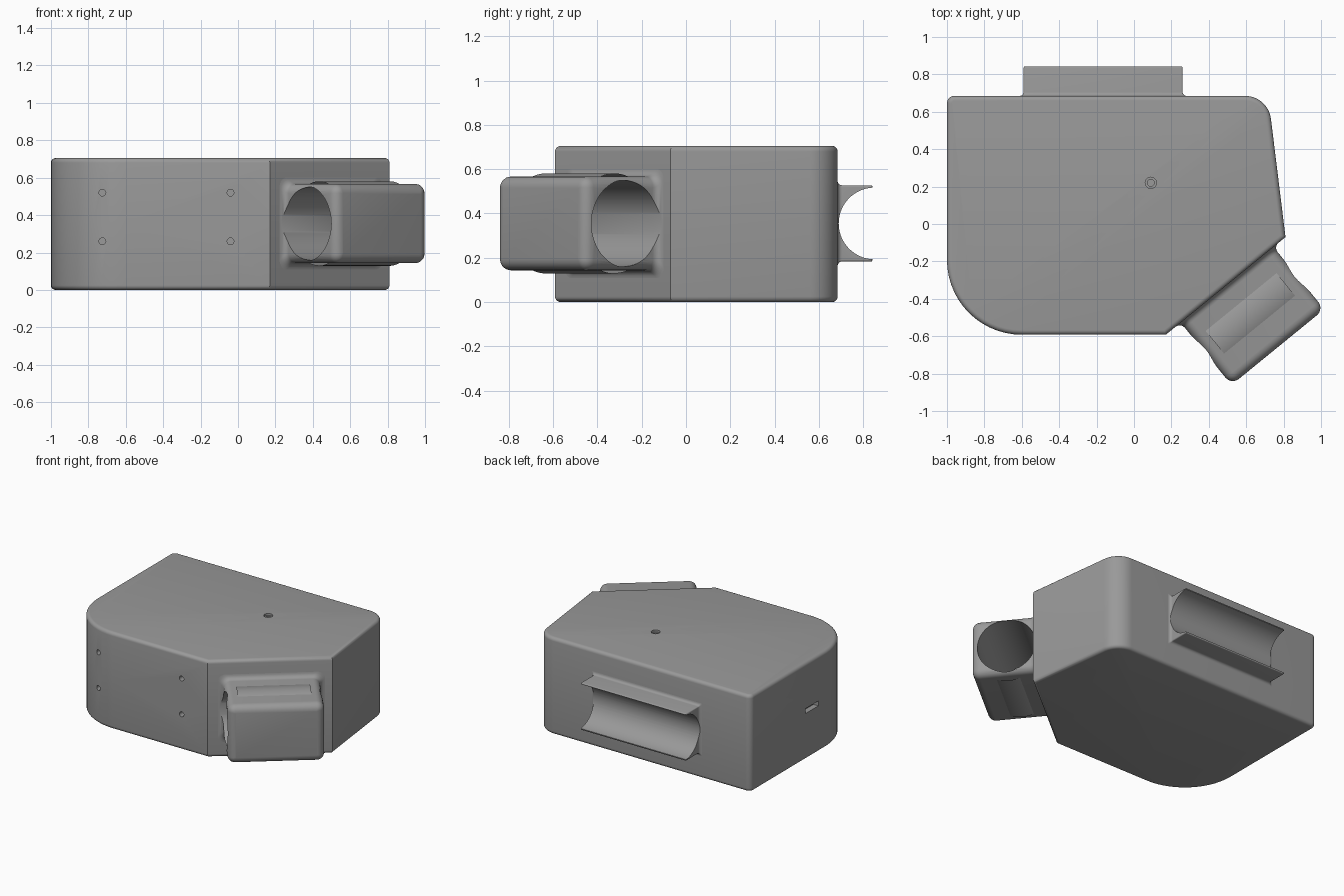
import bpy, bmesh, math
from mathutils import Vector, Matrix

if "Cube" in bpy.data.objects:
    bpy.data.objects.remove(bpy.data.objects["Cube"])

grey = bpy.data.materials.new("mid grey")
grey.diffuse_color = (0.32, 0.32, 0.32, 1)
grey.use_nodes = True
grey.node_tree.nodes["Principled BSDF"].inputs["Base Color"].default_value = grey.diffuse_color
Z = Vector((0, 0, 1))
MID = 0.355


def finish(name, bm):
    bmesh.ops.recalc_face_normals(bm, faces=bm.faces)
    me = bpy.data.meshes.new(name)
    bm.to_mesh(me)
    bm.free()
    me.materials.append(grey)
    ob = bpy.data.objects.new(name, me)
    bpy.context.collection.objects.link(ob)
    return ob


def select(ob):
    bpy.ops.object.select_all(action='DESELECT')
    bpy.context.view_layer.objects.active = ob
    ob.select_set(True)


def smooth(ob):
    select(ob)
    bpy.ops.object.shade_smooth_by_angle(angle=math.radians(32))


def cut(ob, cutters):
    for c in cutters:
        select(ob)
        m = ob.modifiers.new("cut", 'BOOLEAN')
        m.operation, m.solver, m.object = 'DIFFERENCE', 'EXACT', c
        bpy.ops.object.modifier_apply(modifier=m.name)
        bpy.data.objects.remove(c)


def cylinder(name, centre, axis, r, length, seg=64):
    bm = bmesh.new()
    rot = Vector(axis).to_track_quat('Z', 'Y').to_matrix().to_4x4()
    bmesh.ops.create_cone(bm, cap_ends=True, segments=seg, radius1=r, radius2=r,
                          depth=length, matrix=Matrix.Translation(centre) @ rot)
    return finish(name, bm)


def rounded_polygon(corners, seg=10):
    """Outline from (x, y, radius) corners."""
    pts = []
    for i, (x, y, r) in enumerate(corners):
        p = Vector((x, y))
        if r == 0:
            pts.append(p)
            continue
        a = (Vector(corners[i - 1][:2]) - p).normalized()
        b = (Vector(corners[(i + 1) % len(corners)][:2]) - p).normalized()
        half = a.angle(b) / 2
        c = p + (a + b).normalized() * r / math.sin(half)
        s = p + a * r / math.tan(half) - c
        e = p + b * r / math.tan(half) - c
        turn = s.angle_signed(e)
        for k in range(seg + 1):
            t = -turn * k / seg
            pts.append(c + Vector((s.x * math.cos(t) - s.y * math.sin(t),
                                   s.x * math.sin(t) + s.y * math.cos(t))))
    return pts


def loft(name, origin, u, w, half_u, half_z, r, stations):
    """Rounded rectangles stacked along w; stations are (distance, growth)."""
    bm = bmesh.new()
    rings = []
    for d, g in stations:
        a, b, q = half_u + g, half_z + g, max(r + min(g, 0), 0.004)
        prof = rounded_polygon([(-a, -b, q), (a, -b, q), (a, b, q), (-a, b, q)], 6)
        rings.append([bm.verts.new(origin + u * p.x + Z * p.y + w * d) for p in prof])
    for lo, hi in zip(rings, rings[1:]):
        for i in range(len(lo)):
            bm.faces.new((lo[i - 1], lo[i], hi[i], hi[i - 1]))
    bm.faces.new(rings[0])
    bm.faces.new(rings[-1])
    return finish(name, bm)


def flare(size, steps=5):
    """Concave fillet where a part meets the body."""
    return [(size * (1 - math.cos(t)), size * (1 - math.sin(t)))
            for t in (math.pi / 2 * k / steps for k in range(steps + 1))]


def round_end(end, size, steps=5):
    return [(end - size + size * math.sin(t), size * math.cos(t) - size)
            for t in (math.pi / 2 * k / steps for k in range(steps + 1))]


# Body: two shells meeting at the mid seam
outline = rounded_polygon([(-1, -0.592, 0.4), (0.17, -0.592, 0), (0.81, -0.07, 0),
                           (0.717, 0.685, 0.14), (-1, 0.685, 0.04)], 14)


def shell(name, z0, z1, outer):
    bm = bmesh.new()
    lo = [bm.verts.new((p.x, p.y, z0)) for p in outline]
    hi = [bm.verts.new((p.x, p.y, z1)) for p in outline]
    for i in range(len(lo)):
        bm.faces.new((lo[i - 1], lo[i], hi[i], hi[i - 1]))
    bm.faces.new(lo)
    bm.faces.new(hi)
    bmesh.ops.recalc_face_normals(bm, faces=bm.faces)
    rim = [e for e in bm.edges if all(abs(v.co.z - outer) < 1e-5 for v in e.verts)]
    bmesh.ops.bevel(bm, geom=rim, offset=0.025, segments=5, profile=0.5, affect='EDGES')
    return finish(name, bm)


lower = shell("lower_shell", 0, MID, 0)
upper = shell("upper_shell", MID, 0.705, 0.705)


# Screw holes in the front, port slot on the left, button recess on top
def front_holes(z):
    return [cylinder("hole", (x, -0.59, z), (0, 1, 0), 0.018, 0.12, 24) for x in (-0.725, -0.04)]


def slot():
    bm = bmesh.new()
    bmesh.ops.create_cube(bm, size=1, matrix=Matrix.Translation((-1, -0.02, MID))
                          @ Matrix.Diagonal((0.08, 0.15, 0.036, 1)))
    return finish("slot", bm)


cut(lower, front_holes(0.26) + [slot()])
cut(upper, front_holes(0.52) + [slot(),
    cylinder("recess", (0.09, 0.22, 0.705), Z, 0.03, 0.03, 32),
    cylinder("bore", (0.09, 0.22, 0.70), Z, 0.018, 0.12, 32)])

# Tube holder on the slanted side
start = Vector((0.17, -0.592, 0))
along = (Vector((0.81, -0.07, 0)) - start).normalized()
out = along.cross(Z)
base = start + along * 0.4225 + Z * MID
holder = loft("tube_holder", base, along, out, 0.32, 0.212, 0.05,
              [(-0.03, 0.035)] + flare(0.035) + round_end(0.43, 0.05))
axis_point = base + out * 0.197
# Rounded pad bulging through the top and bottom of the holder
pad = cylinder("holder_pad", axis_point, along, 0.226, 0.49, 96)
bore = cylinder("bore", axis_point, along, 0.195, 1.0, 96)
bore2 = cylinder("bore", axis_point, along, 0.195, 1.0, 96)
bm = bmesh.new()
bm.from_mesh(pad.data)
# keep only the top and bottom caps of the pad
bmesh.ops.delete(bm, geom=[f for f in bm.faces if len(f.verts) > 4
                           or abs(f.calc_center_median().z - MID) < 0.206], context='FACES')
# close each cap underneath
bmesh.ops.holes_fill(bm, edges=[e for e in bm.edges if e.is_boundary], sides=0)
bmesh.ops.recalc_face_normals(bm, faces=bm.faces)
bm.to_mesh(pad.data)
bm.free()
cut(holder, [bore])
cut(pad, [bore2])

# Open half-round clip on the back
clip = loft("back_clip", Vector((-0.165, 0.685, MID)), Vector((1, 0, 0)), Vector((0, 1, 0)),
            0.425, 0.172, 0.008, [(-0.03, 0.02)] + flare(0.02) + round_end(0.157, 0.006, 3))
cut(clip, [cylinder("bore", (-0.165, 0.852, MID), (1, 0, 0), 0.162, 1.2, 96)])

for ob in (lower, upper, holder, pad, clip):
    smooth(ob)
